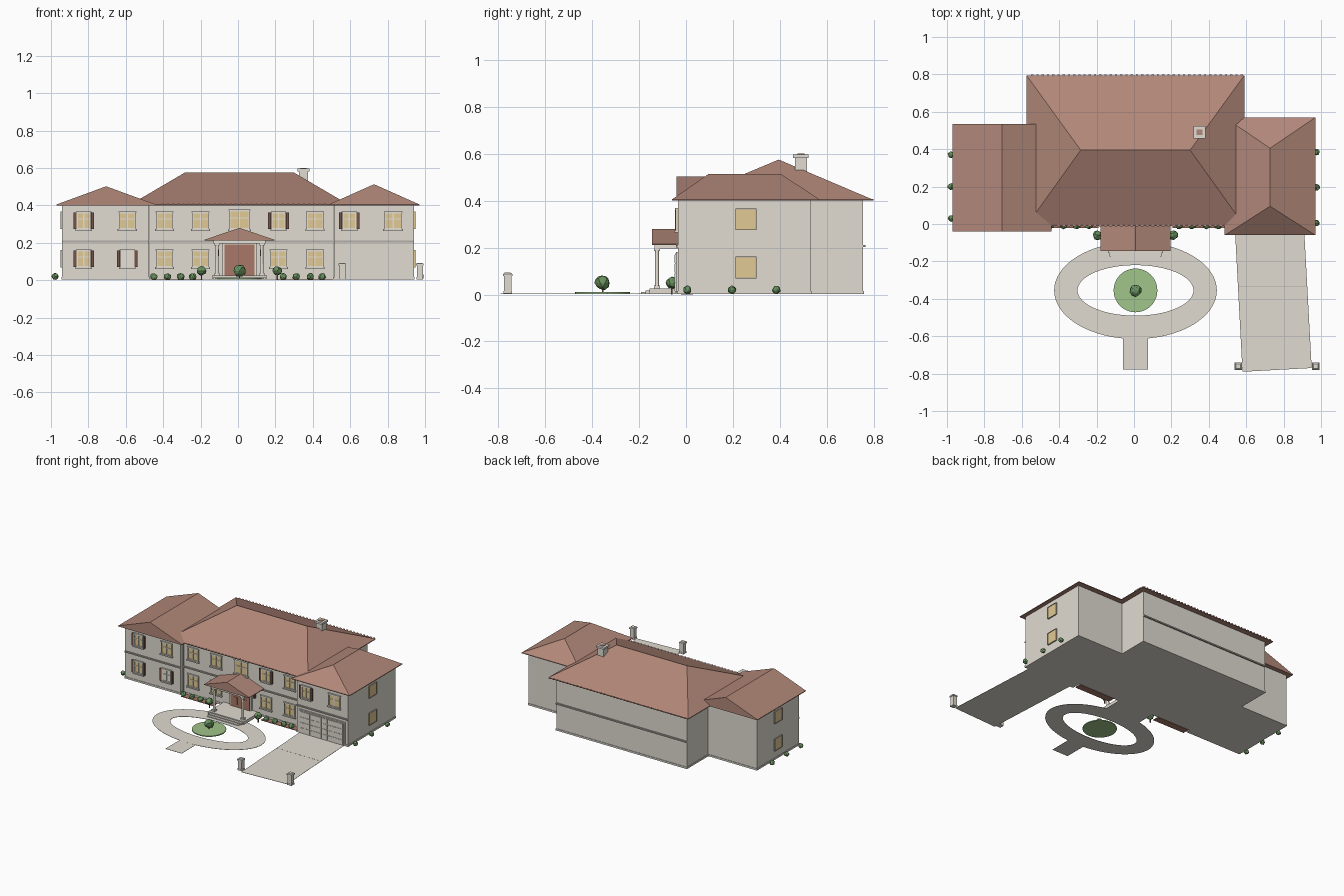
import bpy, bmesh, math, random
from mathutils import Matrix, Vector

if "Cube" in bpy.data.objects:
    bpy.data.objects.remove(bpy.data.objects["Cube"])

random.seed(4)


def colour(name, r, g, b):
    m = bpy.data.materials.new(name)
    m.diffuse_color = [(c / 255) ** 2.2 for c in (r, g, b)] + [1]
    m.use_nodes = True
    m.node_tree.nodes["Principled BSDF"].inputs["Base Color"].default_value = m.diffuse_color
    return m


ROOF = colour("clay roof", 176, 134, 120)
WALL = colour("cream wall", 224, 219, 209)
TRIM = colour("grey trim", 178, 173, 165)
GLASS = colour("warm glass", 224, 200, 146)
WOOD = colour("red brown wood", 168, 120, 104)
DARK = colour("shutter brown", 116, 84, 74)
PAVE = colour("paving", 223, 218, 207)
LAWN = colour("lawn green", 158, 195, 136)
LEAF = colour("shrub green", 104, 144, 94)
PALE = colour("pale frame", 232, 227, 214)


def finish(name, bm, mat):
    bmesh.ops.recalc_face_normals(bm, faces=bm.faces)
    me = bpy.data.meshes.new(name)
    bm.to_mesh(me)
    bm.free()
    me.materials.append(mat)
    ob = bpy.data.objects.new(name, me)
    bpy.context.collection.objects.link(ob)
    return ob


def boxes(name, mat, items, mtx=Matrix()):
    """Join boxes given as (x0, x1, y0, y1, z0, z1)."""
    bm = bmesh.new()
    for x0, x1, y0, y1, z0, z1 in items:
        m = Matrix.Translation(((x0 + x1) / 2, (y0 + y1) / 2, (z0 + z1) / 2))
        m = mtx @ m @ Matrix.Diagonal((x1 - x0, y1 - y0, z1 - z0, 1))
        bmesh.ops.create_cube(bm, size=1, matrix=m)
    return finish(name, bm, mat)


def prism(name, mat, outline, z0, z1):
    bm = bmesh.new()
    f = bm.faces.new([bm.verts.new((x, y, z0)) for x, y in outline])
    top = bmesh.ops.extrude_face_region(bm, geom=[f])["geom"]
    for v in top:
        if isinstance(v, bmesh.types.BMVert):
            v.co.z = z1
    return finish(name, bm, mat)


def roof(name, eave, ridge, z0, z1):
    """Hip or gable roof with a thin eave edge, from eave and ridge rectangles."""
    bm = bmesh.new()
    rings = []
    for (x0, x1, y0, y1), z in ((eave, z0 - .005), (eave, z0), (ridge, z1)):
        rings.append([bm.verts.new(p) for p in ((x0, y0, z), (x1, y0, z), (x1, y1, z), (x0, y1, z))])
    for a, b in zip(rings, rings[1:]):
        for k in range(4):
            bm.faces.new((a[k], a[k - 1], b[k - 1], b[k]))
    bm.faces.new(rings[0])
    bm.faces.new(rings[2])
    bmesh.ops.dissolve_degenerate(bm, dist=1e-5, edges=bm.edges)
    finish(name, bm, ROOF)


def window(name, pos, turn, w=.095, h=.09, shutters=False, bars=True, glass=GLASS):
    """Window on a wall; local x runs along the wall, local -y points out."""
    m = Matrix.Translation(pos) @ Matrix.Rotation(turn, 4, 'Z')
    a, b, f = w / 2, h / 2, .006 if bars else .003
    boxes(name + "_glass", glass, [(-a, a, -.005, .002, -b, b)], m)
    frame = [(-a, -a + f, -.009, .002, -b, b), (a - f, a, -.009, .002, -b, b),
             (-a, a, -.009, .002, b - f, b), (-a, a, -.009, .002, -b, -b + f)]
    if bars:
        frame += [(-.003, .003, -.008, .002, -b, b), (-a, a, -.008, .002, b * .2 - .002, b * .2 + .002)]
        boxes(name + "_sill", WALL, [(-a - .006, a + .006, -.014, .002, -b - .009, -b),
                                     (-a - .003, a + .003, -.011, .002, b, b + .005)], m)
    boxes(name + "_frame", PALE if bars else TRIM, frame, m)
    if shutters:
        boxes(name + "_shutters", DARK, [(s * (a + .010) - .008, s * (a + .010) + .008, -.011, .002, -b, b)
                                         for s in (-1, 1)], m)


def bush(name, x, y, z, r):
    bm = bmesh.new()
    bmesh.ops.create_icosphere(bm, subdivisions=2, radius=r, matrix=Matrix.Translation((x, y, z)))
    c = Vector((x, y, z))
    for v in bm.verts:
        v.co = c + (v.co - c) * random.uniform(.85, 1.1)
        v.co.z = max(v.co.z, 0.001)
    finish(name, bm, LEAF)


# Wall blocks: main house, left wing, garage wing
MAIN = (-.535, .55, .03, .755)
LEFT = (-.94, -.477, 0, .50)
GARAGE = (.515, .94, -.035, .53)
for name, (x0, x1, y0, y1) in (("main", MAIN), ("left_wing", LEFT), ("garage_wing", GARAGE)):
    boxes(name + "_walls", WALL, [(x0, x1, y0, y1, .004, .40)])
    boxes(name + "_plinth", WALL, [(x0 - .004, x1 + .004, y0 - .004, y1 + .004, 0.003, .016)])
    boxes(name + "_front_band", TRIM, [(x0, x1, y0 - .008, y0 + .01, .201, .211)])
boxes("rear_band", TRIM, [(MAIN[0], MAIN[1], .745, .765, .202, .212)])
boxes("downpipes", TRIM, [(x - .003, x + .003, y - .006, y, .01, .40)
                          for x, y in ((-.473, .03), (.51, .03))])

# Roofs
roof("main_roof", (-.575, .59, -.01, .795), (-.285, .30, .395, .395), .405, .575)
roof("left_wing_roof", (-.97, -.44, -.04, .535), (-.705, -.705, -.04, .535), .405, .502)
roof("garage_roof", (.485, .97, -.06, .57), (.7275, .7275, .095, .405), .405, .513)
roof("porch_roof", (-.18, .195, -.145, .03), (.008, .008, -.145, .03), .216, .28)

# Rounded tile ends along the main eaves
boxes("eave_tile_ends", ROOF, [(-.55 + i * .028, -.538 + i * .028, y - .003, y + .01, .401, .408)
                               for i in range(41) for y in (-.01, .79)
                               if y > 0 or 4 < i < 38])

# Chimney
boxes("chimney", WALL, [(.325, .375, .465, .515, .45, .585)])
boxes("chimney_cap", WALL, [(.317, .383, .457, .523, .582, .596)])
boxes("chimney_flue", ROOF, [(.335, .365, .475, .505, .59, .60)])

# Front windows: x, wall y, shutters upper, shutters lower
rows = [(-.825, 0, True, True), (-.592, 0, False, True), (-.392, .03, False, False),
        (-.20, .03, False, False), (.216, .03, True, False), (.412, .03, False, False)]
for i, (x, y, up, low) in enumerate(rows):
    window(f"upper_window_{i}", (x, y, .318), 0, shutters=up, w=.075 if up else .09)
    window(f"lower_window_{i}", (x, y, .115), 0, shutters=low, w=.075 if low else .09,
           glass=PALE if i == 1 else GLASS)
window("centre_window", (.008, .03, .322), 0, .11, .10)
window("garage_window_0", (.595, -.035, .318), 0, .075, shutters=True)
window("garage_window_1", (.83, -.035, .318), 0)

# Side windows
for tag, z in (("upper", .32), ("lower", .115)):
    window(f"right_side_{tag}_window", (.94, .255, z), math.pi / 2, .09, .092, bars=False)
    window(f"left_side_{tag}_window", (-.94, .25, z), -math.pi / 2, .09, .092, bars=False)

# Garage doors with raised panels
boxes("garage_door_frame", WALL, [(.535, .92, -.042, -.03, .01, .182)])
doors, panels = [], []
for x0 in (.543, .732):
    doors.append((x0, x0 + .18, -.046, -.03, .008, .174))
    for r in range(4):
        for c in range(4):
            px, pz = x0 + .006 + c * .043, .014 + r * .04
            panels.append((px, px + .039, -.049, -.04, pz, pz + .035))
boxes("garage_doors", WALL, doors)
boxes("garage_door_panels", WALL, panels)

# Entrance: door, lamps, porch floor, steps, columns
boxes("door_frame", PALE, [(-.082, .098, .018, .035, .02, .198)])
boxes("double_door", WOOD, [(-.072, .007, .012, .03, .025, .19), (.009, .088, .012, .03, .025, .19)])
boxes("door_panels", WOOD, [(x, x + .034, .009, .02, z, z + .055)
                            for x in (-.048, .030) for z in (.045, .115)])
boxes("wall_lamps", DARK, [(x - .007, x + .007, .012, .03, .13, .165) for x in (-.108, .124)])
boxes("porch_steps", PAVE, [(-.14, .156, -.155, .04, .003, .026), (-.13, .146, -.173, -.15, .003, .018),
                            (-.122, .138, -.192, -.17, .003, .011)])
boxes("porch_beam", PALE, [(-.13, .146, -.135, -.115, .196, .211),
                           (-.13, -.11, -.13, .03, .196, .211), (.126, .146, -.13, .03, .196, .211)])
bm = bmesh.new()
for x in (-.112, .128):
    bmesh.ops.create_cone(bm, cap_ends=True, segments=12, radius1=.009, radius2=.008, depth=.175,
                          matrix=Matrix.Translation((x, -.124, .113)))
finish("porch_columns", bm, PALE)
boxes("column_blocks", PALE, [(x - .013, x + .013, -.137, -.111, z, z + .012)
                              for x in (-.112, .128) for z in (.026, .185)])

# Planting beds
boxes("planting_beds", WOOD, [(-.46, -.19, -.022, .03, 0, .004), (.205, .505, -.022, .03, 0, .004)])

# Driveway with a joint, and gate posts
DRIVE = [(.54, -.035), (.58, -.79), (.95, -.77), (.91, -.035)]
prism("driveway", PAVE, DRIVE, .003, .005)
boxes("driveway_joint", TRIM, [(.558, .925, -.3365, -.3335, .0035, .0055)])
for i, x in enumerate((.558, .972)):
    boxes(f"gate_post_{i}", WALL, [(x - .016, x + .016, -.776, -.744, .004, .08)])
    boxes(f"gate_post_trim_{i}", WALL, [(x - .02, x + .02, -.78, -.74, .078, .088),
                                        (x - .018, x + .018, -.778, -.742, .004, .016)])
    bm = bmesh.new()
    bmesh.ops.create_cone(bm, cap_ends=True, segments=4, radius1=.026, radius2=.018, depth=.005,
                          matrix=Matrix.Translation((x, -.76, .0905)) @ Matrix.Rotation(math.pi / 4, 4, 'Z'))
    finish(f"gate_post_cap_{i}", bm, WALL)

# Oval drive: thin flat ring
bm = bmesh.new()
N = 64
grid = []
for rx, ry, z in ((.435, .26, .003), (.435, .26, .005), (.31, .135, .005), (.31, .135, .003)):
    grid.append([bm.verts.new((.008 + rx * math.cos(k * math.tau / N), -.355 + ry * math.sin(k * math.tau / N), z))
                 for k in range(N)])
for j in range(4):
    a, b = grid[j], grid[(j + 1) % 4]
    for k in range(N):
        bm.faces.new((a[k - 1], a[k], b[k], b[k - 1]))
finish("oval_drive", bm, PAVE)
boxes("oval_drive_exit", PAVE, [(-.06, .075, -.778, -.605, .003, .0048)])

# Round lawn with a clipped tree
prism("round_lawn", LAWN, [(.008 + .117 * math.cos(k * math.tau / 40), -.355 + .117 * math.sin(k * math.tau / 40))
                           for k in range(40)], .004, .011)
boxes("tree_trunk", DARK, [(.005, .011, -.358, -.352, .008, .03)])
bush("lawn_tree", .008, -.355, .05, .033)

# Shrubs along the front and sides
for i, x in enumerate((-.45, -.376, -.307, -.243, .243, .312, .387, .45)):
    bush(f"front_shrub_{i}", x, -.008, .018, .02)
for i, x in enumerate((-.195, .21)):
    bush(f"porch_shrub_{i}", x, -.06, .05, .025)
    boxes(f"porch_shrub_stem_{i}", DARK, [(x - .003, x + .003, -.063, -.057, 0, .04)])
for i, (x, y) in enumerate(((-.978, .37), (-.978, .20), (-.978, .03), (.975, .385), (.975, .195), (.975, .005))):
    bush(f"side_shrub_{i}", x, y, .02, .018)
